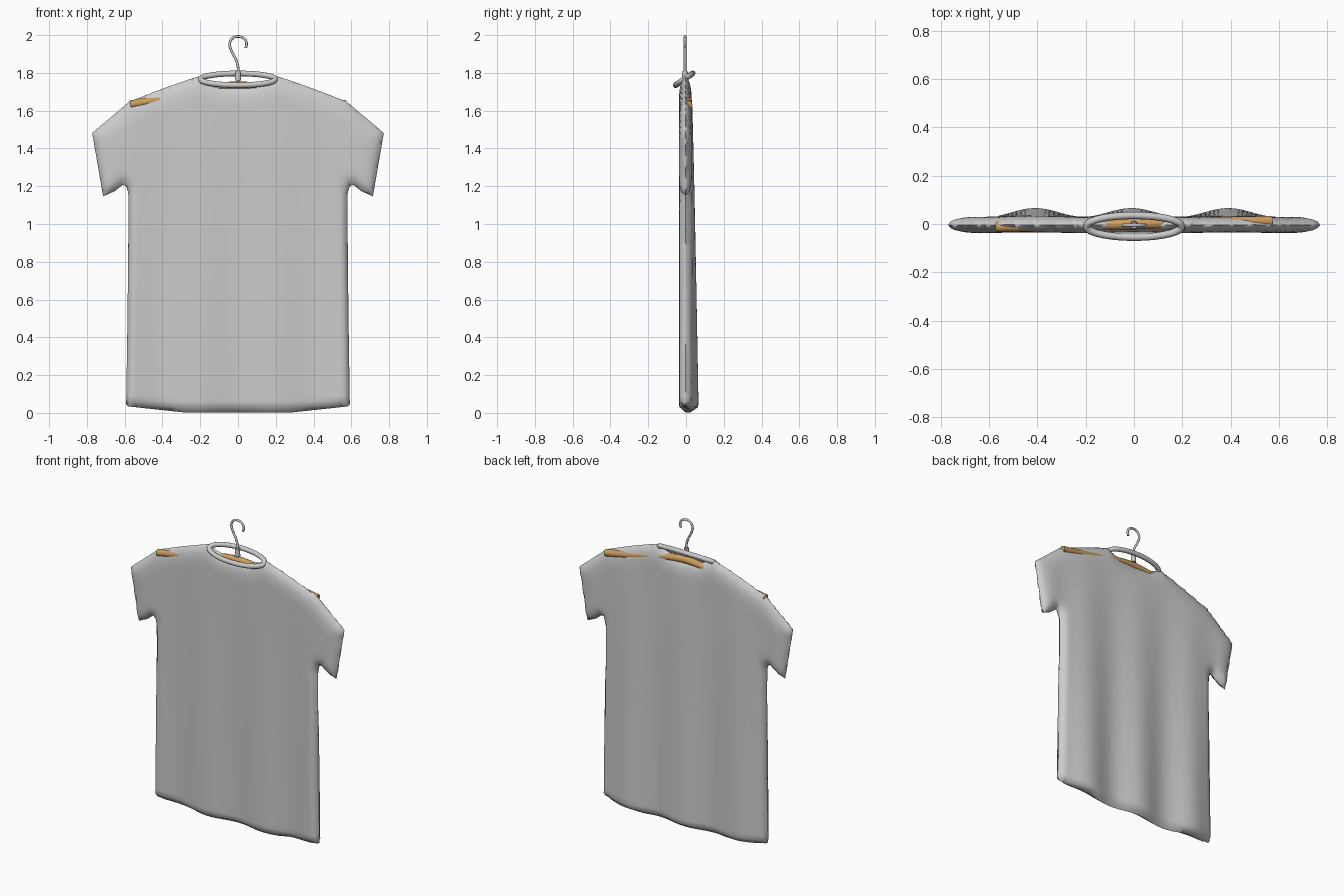
import bpy, bmesh, math
from mathutils import Vector

if "Cube" in bpy.data.objects:
    bpy.data.objects.remove(bpy.data.objects["Cube"])

# shirt outline, right half, from neck centre round to hem centre (x, z)
HALF = [(0.09, 1.738), (0.16, 1.76), (0.205, 1.782), (0.26, 1.765), (0.4, 1.716),
        (0.575, 1.648), (0.772, 1.482), (0.714, 1.146), (0.65, 1.175),
        (0.612, 1.207), (0.592, 1.2), (0.581, 1.165), (0.58, 1.0),
        (0.585, 0.5), (0.592, 0.045), (0.58, 0.034), (0.29, 0.003)]
OUTLINE = [(0, 1.728)] + HALF + [(-x, z) for x, z in reversed(HALF)]


def edge_distance(p):
    best = 9
    for i, a in enumerate(OUTLINE):
        a, b = Vector(a), Vector(OUTLINE[(i + 1) % len(OUTLINE)])
        ab = b - a
        t = max(0, min(1, (p - a).dot(ab) / ab.length_squared))
        best = min(best, (p - a - ab * t).length)
    return best


def add_object(name, bm):
    me = bpy.data.meshes.new(name)
    bm.to_mesh(me)
    bm.free()
    ob = bpy.data.objects.new(name, me)
    bpy.context.collection.objects.link(ob)
    bpy.ops.object.select_all(action='DESELECT')
    ob.select_set(True)
    bpy.context.view_layer.objects.active = ob
    bpy.ops.object.shade_smooth_by_angle(angle=math.radians(60))
    return ob


def tube(name, pts, radius, cyclic=False, kind='BEZIER'):
    cu = bpy.data.curves.new(name, 'CURVE')
    cu.dimensions = '3D'
    cu.bevel_depth = radius
    cu.bevel_resolution = 4
    cu.use_fill_caps = True
    cu.resolution_u = 6
    sp = cu.splines.new('BEZIER')
    sp.bezier_points.add(len(pts) - 1)
    for bp, p in zip(sp.bezier_points, pts):
        bp.co = p
        bp.handle_left_type = bp.handle_right_type = 'AUTO'
    sp.use_cyclic_u = cyclic
    ob = bpy.data.objects.new(name, cu)
    bpy.context.collection.objects.link(ob)
    return ob


# shirt: flat outline cut into a grid, then puffed to a front and a back
bm = bmesh.new()
face = bm.faces.new([bm.verts.new((x, 0, z)) for x, z in OUTLINE])
bmesh.ops.inset_region(bm, faces=[face], thickness=0.01)


def cut(co, no):
    bmesh.ops.bisect_plane(bm, geom=bm.verts[:] + bm.edges[:] + bm.faces[:],
                           plane_co=co, plane_no=no, dist=1e-5)


for i in range(-38, 39):
    cut((i * 0.02 + 0.001, 0, 0), (1, 0, 0))
for i in range(1, 60):
    cut((0, 0, i * 0.03 + 0.0013), (0, 0, 1))
back_geom = bmesh.ops.duplicate(bm, geom=bm.verts[:] + bm.edges[:] + bm.faces[:])['geom']
back = {g for g in back_geom if isinstance(g, bmesh.types.BMVert)}
for v in bm.verts:
    x, z = v.co.x, v.co.z
    upper = max(0, min(1, (z - 1.1) / 0.3))
    width = 0.04 + 0.07 * upper
    r = min(edge_distance(Vector((x, z))) / width, 1)
    puff = math.sqrt(max(0, 1 - (1 - r) ** 2))
    # drape folds grow towards the hem
    fade = max(0, 1 - z / 1.7) ** 0.8
    wave = 0.5 + 0.5 * math.cos(2 * math.pi * (x + 0.01) / 0.4)
    if abs(x) > 0.6:
        wave = 0
    front_y = -0.037 + 0.02 * fade * wave
    back_y = 0.03 + 0.037 * fade * wave
    mid, half = (front_y + back_y) / 2, (back_y - front_y) / 2
    v.co.y = mid + half * puff * (1 if v in back else -1)
bmesh.ops.remove_doubles(bm, verts=bm.verts[:], dist=1e-4)
bmesh.ops.recalc_face_normals(bm, faces=bm.faces[:])
add_object("shirt", bm)

# collar band: tilted elliptical ring
ring = []
for i in range(24):
    a = 2 * math.pi * i / 24
    ring.append((0.197 * math.cos(a), -0.01 + 0.045 * math.sin(a), 1.766 + 0.031 * math.sin(a)))
tube("collar", ring, 0.015, cyclic=True)

# wooden hanger bar, slightly turned so its ends show through the shoulders
arm = [(0.57, 1.632), (0.4, 1.662), (0.2, 1.706)]
path = [(-x, z) for x, z in arm] + [(0, 1.733)] + [(x, z) for x, z in reversed(arm)]
hanger = tube("hanger_bar", [(x, 0.02 * x, z) for x, z in path], 0.022)
wood = bpy.data.materials.new("wood")
wood.diffuse_color = (0.6, 0.33, 0.11, 1)
wood.use_nodes = True
wood.node_tree.nodes["Principled BSDF"].inputs["Base Color"].default_value = wood.diffuse_color
hanger.data.materials.append(wood)

# metal hook and its ferrule
hook = [(0, 1.74), (0, 1.83), (-0.012, 1.872), (-0.034, 1.915), (-0.044, 1.955),
        (-0.03, 1.983), (0, 1.993), (0.032, 1.982), (0.045, 1.957), (0.041, 1.932)]
tube("hook", [(x, -0.005, z) for x, z in hook], 0.007)
bm = bmesh.new()
bmesh.ops.create_cone(bm, cap_ends=True, segments=20, radius1=0.017, radius2=0.014, depth=0.05)
bmesh.ops.translate(bm, verts=bm.verts[:], vec=(0, -0.005, 1.785))
add_object("ferrule", bm)
